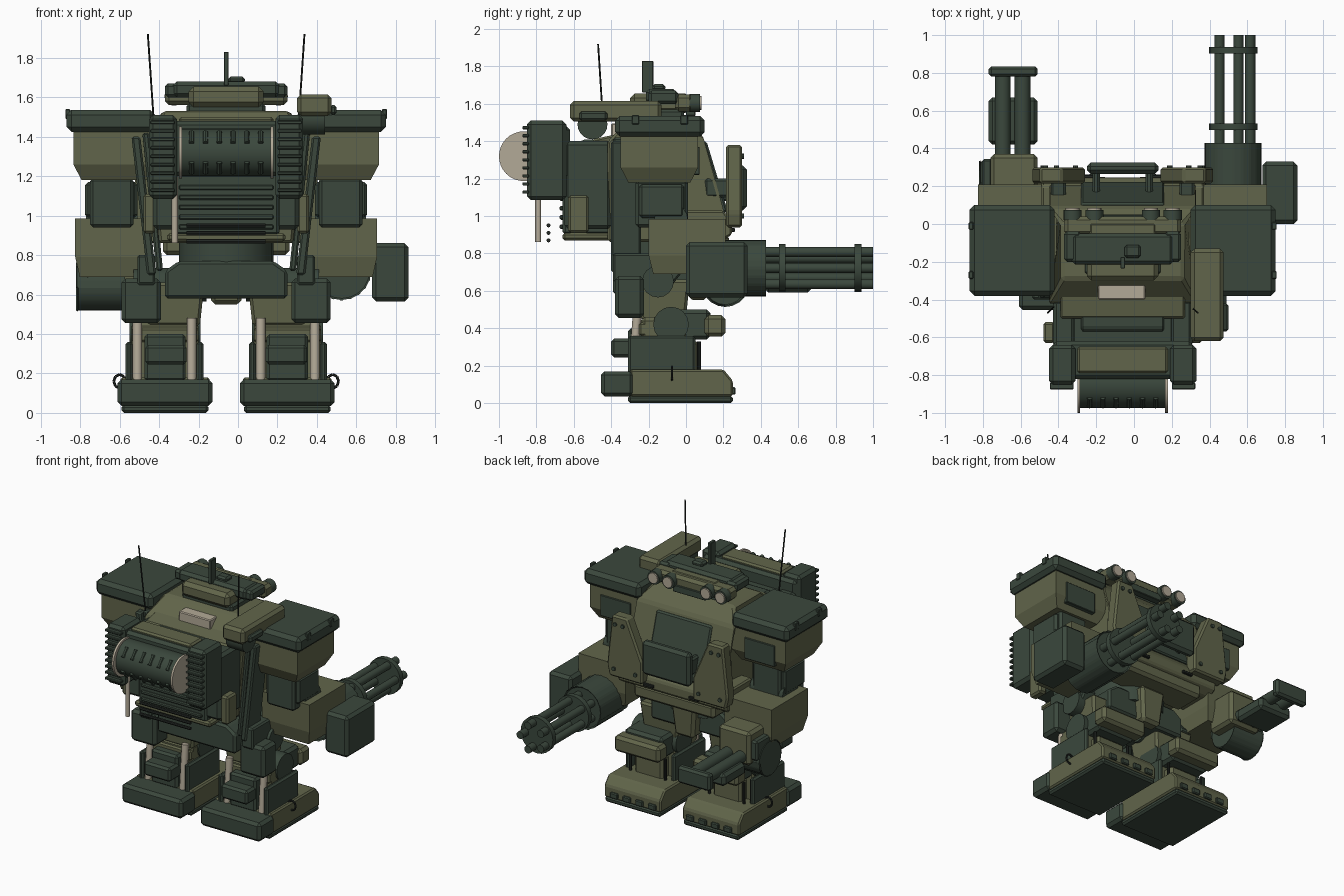
import bpy, bmesh, math
from mathutils import Vector

cube = bpy.data.objects.get("Cube")
if cube:
    bpy.data.objects.remove(cube, do_unlink=True)

CENTRE = -0.06  # the body is off centre because of the ammo box


def material(name, colour):
    mat = bpy.data.materials.new(name)
    mat.use_nodes = True
    mat.diffuse_color = (*colour, 1)
    mat.node_tree.nodes["Principled BSDF"].inputs["Base Color"].default_value = (*colour, 1)
    return mat


DARK = material("dark green", (.043, .064, .046))
OLIVE = material("olive", (.12, .13, .069))
BEIGE = material("beige", (.45, .4, .31))
BLACK = material("near black", (.016, .02, .017))


def build(name, mat, bm, pair=False, smooth=False):
    """Turn a bmesh into one object, or into a mirrored left and right pair."""
    for sign, side in ((1, "left_"), (-1, "right_")) if pair else ((1, ""),):
        part = bm.copy()
        for v in part.verts:
            v.co.x = v.co.x * sign + CENTRE
        bmesh.ops.recalc_face_normals(part, faces=part.faces[:])
        mesh = bpy.data.meshes.new(side + name)
        part.to_mesh(mesh)
        part.free()
        mesh.materials.append(mat)
        obj = bpy.data.objects.new(side + name, mesh)
        bpy.context.collection.objects.link(obj)
        if smooth:
            bpy.ops.object.select_all(action="DESELECT")
            obj.select_set(True)
            bpy.context.view_layer.objects.active = obj
            bpy.ops.object.shade_smooth_by_angle(angle=math.radians(35))
    bm.free()


def bevelled(bm, bevel):
    if bevel:
        bmesh.ops.bevel(bm, geom=bm.edges[:], offset=bevel, segments=1, affect="EDGES")


def box(name, mat, x, y, z, bevel=.012, pair=False, bottom=1):
    """Box between ranges; bottom scales its lower face."""
    bm = bmesh.new()
    bmesh.ops.create_cube(bm, size=1)
    for v in bm.verts:
        k = 1 if v.co.z > 0 else bottom
        v.co = [(lo + hi) / 2 + c * (hi - lo) * s
                for (lo, hi), c, s in zip((x, y, z), v.co, (k, k, 1))]
    bevelled(bm, bevel)
    build(name, mat, bm, pair)


def rod(name, mat, a, b, radius, sides=16, pair=False, bevel=0):
    """Cylinder from point a to point b."""
    a, b = Vector(a), Vector(b)
    bm = bmesh.new()
    bmesh.ops.create_cone(bm, cap_ends=True, segments=sides, radius1=radius,
                          radius2=radius, depth=(b - a).length)
    turn = (b - a).to_track_quat("Z", "Y")
    for v in bm.verts:
        v.co = turn @ v.co + (a + b) / 2
    bevelled(bm, bevel)
    build(name, mat, bm, pair, smooth=sides > 8)


def prism(name, mat, outline, span, axis="x", pair=False, bevel=.01, narrow=None):
    """Outline in (y, z) pushed along x, or in (x, z) pushed along y."""
    bm = bmesh.new()
    place = (lambda p, d: (d, *p)) if axis == "x" else (lambda p, d: (p[0], d, p[1]))
    face = bm.faces.new([bm.verts.new(place(p, span[0])) for p in outline])
    out = bmesh.ops.extrude_face_region(bm, geom=[face])
    for v in out["geom"]:
        if isinstance(v, bmesh.types.BMVert):
            v.co["xyz".index(axis)] = span[1]
    if narrow:
        for v in bm.verts:
            v.co.x *= narrow(v.co.z)
    bmesh.ops.recalc_face_normals(bm, faces=bm.faces[:])
    bevelled(bm, bevel)
    build(name, mat, bm, pair)


def arc(x, y, z, radius, angle):
    """Point on a circle facing sideways."""
    return x, y + radius * math.cos(angle), z + radius * math.sin(angle)


# Feet
box("sole", DARK, (.09, .53), (-.31, .25), (0, .04), pair=True)
prism("foot", OLIVE, [(-.3, .035), (.25, .035), (.25, .12), (.2, .18), (-.3, .18)], (.085, .535), pair=True)
box("heel", DARK, (.07, .55), (-.455, -.28), (.035, .17), .02, pair=True)
for i in range(4):
    box("toe_tread", DARK, (.12 + i * .1, .18 + i * .1), (.2, .265), (.045, .085), .006, pair=True)
for step in range(8):
    a, b = [math.tau * (step + k) / 8 for k in (0, 1)]
    rod("foot_ring", BLACK, (.54 + .03 * math.cos(a), -.075, .16 + .035 * math.sin(a)),
        (.54 + .03 * math.cos(b), -.075, .16 + .035 * math.sin(b)), .007, 6, pair=True)

# Shins and knees
box("shin_core", OLIVE, (.14, .48), (-.24, .0), (.16, .46), .02, pair=True)
for lo, hi in ((.115, .15), (.475, .51)):
    box("shin_guard", DARK, (lo, hi), (-.31, .05), (.155, .36), .012, pair=True)
box("shin_back", DARK, (.205, .415), (-.31, -.2), (.16, .4), .015, pair=True)
box("ankle_front", OLIVE, (.2, .42), (-.02, .07), (.16, .33), .015, pair=True)
box("calf_box", DARK, (.2, .41), (-.4, -.28), (.245, .345), .015, pair=True)
box("calf_plate", OLIVE, (.14, .48), (-.25, -.2), (.36, .43), .01, pair=True)
for x in (.175, .45):
    rod("leg_piston", BEIGE, (x, -.285, .16), (x, -.26, .48), .024, 12, pair=True)
    rod("front_piston", BLACK, (x, .07, .18), (x, .07, .33), .01, 8, pair=True)
rod("knee_joint", DARK, (.13, -.08, .42), (.49, -.08, .42), .095, pair=True)
box("knee_block", DARK, (.16, .46), (-.1, .13), (.34, .5), .02, pair=True)
box("knee_pad", OLIVE, (.13, .49), (.1, .21), (.355, .47), .02, pair=True)

# Thighs and hips
box("thigh", OLIVE, (.11, .42), (-.26, .02), (.44, .66), .015, pair=True, bottom=.85)
rod("hip_joint", DARK, (.1, -.15, .65), (.47, -.15, .65), .085, pair=True)
box("hip_block", DARK, (.33, .53), (-.38, -.225), (.455, .68), .02, pair=True)
prism("hip_hanger", DARK, [(-.39, .65), (-.1, .6), (-.02, .7), (-.1, .8), (-.39, .8)], (.36, .45), pair=True)
prism("pelvis", DARK, [(-.31, .58), (.31, .58), (.31, .72), (.24, .77), (-.24, .77), (-.31, .72)],
      (-.39, .05), "y", bevel=.015)
box("crotch_plate", OLIVE, (-.1, .1), (.0, .13), (.55, .8), .02, bottom=.75)
rod("waist", DARK, (0, -.14, .7), (0, -.14, .9), .24, 24)

# Torso
hull = [(-.42, .86), (-.42, 1.4), (-.29, 1.53), (0, 1.53), (.09, 1.43), (.21, 1), (.2, .92), (.1, .86)]
prism("hull", OLIVE, hull, (-.4, .4), bevel=.015, narrow=lambda z: .8 if z > 1.45 else 1 if z > .95 else .85)
prism("rear_deck", OLIVE, [(-.5, 1.25), (-.5, 1.41), (-.36, 1.44), (-.36, 1.25)], (-.33, .33))
prism("windscreen", DARK, [(.07, 1.4), (.11, 1.4), (.225, 1.02), (.17, 1.02)], (-.22, .22))
prism("skirt", OLIVE, [(-.05, .86), (.18, .86), (.245, .9), (.245, .97), (.2, 1.03), (-.05, 1.03)], (-.43, .43))
box("belly", OLIVE, (-.32, .32), (.0, .23), (.8, .9), .02)
box("chest_hatch", DARK, (-.19, .19), (.265, .325), (1.03, 1.27), .02)
box("hatch_arm", DARK, (.12, .16), (.15, .28), (1.08, 1.2), pair=True)
prism("chest_plate", OLIVE, [(.2, .94), (.46, .94), (.48, 1.02), (.44, 1.38), (.32, 1.38), (.2, 1.1)],
      (.215, .3), "y", pair=True, bevel=.012)
for x, z in ((.25, 1.0), (.42, 1.0), (.41, 1.32), (.35, 1.32)):
    rod("plate_bolt", DARK, (x, .29, z), (x, .31, z), .014, 8, pair=True)
box("plate_bracket", DARK, (.3, .38), (.1, .23), (1.1, 1.2), pair=True)
box("latch", BLACK, (.14, .22), (.23, .262), (.915, .935), .004, pair=True)
prism("leaning_strut", DARK, [(.435, 1.4), (.48, 1.4), (.4, .7), (.355, .7)], (-.4, -.24), "y", pair=True)
prism("inner_strut", DARK, [(.39, 1.42), (.425, 1.42), (.355, .72), (.32, .72)], (-.39, -.3), "y", pair=True)
prism("deck_step", DARK, [(-.59, 1.2), (-.59, 1.37), (-.55, 1.41), (-.48, 1.41), (-.48, 1.2)], (-.22, .22))
box("collar", DARK, (-.2, .2), (-.27, -.01), (1.51, 1.57), .015)
box("rear_lamp", BEIGE, (-.13, .12), (-.4, -.32), (1.42, 1.495), .006)

# Shoulders and arms
box("shoulder_cap", DARK, (.36, .81), (-.38, .1), (1.425, 1.535), .025, pair=True)
for y in (-.27, -.01):
    box("cap_latch", DARK, (.79, .815), (y - .02, y + .02), (1.49, 1.54), .004, pair=True)
box("shoulder", OLIVE, (.35, .775), (-.35, .065), (1.26, 1.44), 0, pair=True)
box("shoulder_taper", OLIVE, (.35, .775), (-.35, .065), (1.18, 1.26), 0, pair=True, bottom=.8)
box("shoulder_panel", DARK, (.45, .69), (.03, .073), (1.22, 1.37), .004, pair=True)
box("upper_arm", DARK, (.47, .69), (-.27, .01), (.94, 1.19), .015, pair=True)
box("arm_guard", DARK, (.45, .715), (-.25, -.01), (.99, 1.17), .015, pair=True)
box("forearm", OLIVE, (.39, .765), (-.2, .21), (.79, .985), 0, pair=True)
box("forearm_taper", OLIVE, (.39, .765), (-.2, .21), (.69, .79), 0, pair=True, bottom=.88)
rod("elbow", DARK, (.45, -.08, .98), (.71, -.08, .98), .09, pair=True)

# Rotary gun with its ammo box
gun_x, gun_z = .585, .722
rod("gun_body", DARK, (gun_x, .1, gun_z), (gun_x, .42, gun_z), .15, 20, bevel=.008)
for i in range(5):
    angle = i * math.tau / 5
    x = gun_x + .09 * math.cos(angle)
    z = gun_z + .09 * math.sin(angle)
    rod("gun_barrel", DARK, (x, .4, z), (x, 1, z), .027, 12)
for y in (.515, .92):
    rod("barrel_clamp", DARK, (gun_x, y - .018, gun_z), (gun_x, y + .018, gun_z), .128, 20)
box("ammo_box", DARK, (.74, .925), (0, .33), (.565, .86), .02)

# Twin gun with its drum
box("twin_gun_mount", OLIVE, (-.7, -.45), (.15, .37), (.62, .86), .02)
rod("twin_gun_drum", DARK, (-.755, .21, .64), (-.52, .21, .64), .12, 20, bevel=.006)
box("twin_gun_side", DARK, (-.745, -.69), (.1, .345), (.66, .8))
for x in (-.635, -.53):
    rod("twin_barrel", DARK, (x, .3, .68), (x, .8, .68), .042, 12)
box("twin_gun_sleeve", DARK, (-.71, -.45), (.42, .67), (.59, .68), .02)
box("twin_gun_muzzle", DARK, (-.71, -.45), (.78, .835), (.62, .74), .015)

# Head with lamps
box("head", OLIVE, (-.19, .19), (-.3, .02), (1.55, 1.655), .025)
box("head_bar", OLIVE, (-.31, .31), (-.06, .04), (1.56, 1.65), .02)
box("head_roof", DARK, (-.27, .27), (-.215, -.05), (1.6, 1.68), .02)
box("head_cheek", DARK, (.22, .31), (-.2, -.04), (1.6, 1.67), .015, pair=True)
box("visor", DARK, (-.13, .13), (.0, .05), (1.535, 1.585), .004)
for x in (.15, .265):
    rod("lamp_housing", DARK, (x, .02, 1.605), (x, .075, 1.605), .048, 16, pair=True)
    rod("lamp_glass", BEIGE, (x, .07, 1.605), (x, .084, 1.605), .037, 16, pair=True)
box("head_fin", DARK, (-.012, .012), (-.235, -.175), (1.66, 1.83), .003)
box("head_sensor", DARK, (.01, .095), (-.18, -.11), (1.67, 1.705))

# Top launcher and antennas
box("launcher", OLIVE, (.36, .535), (-.62, -.13), (1.505, 1.615), .02)
box("launcher_side", DARK, (.525, .56), (-.57, -.42), (1.51, 1.56))
rod("launcher_pivot", DARK, (.37, -.5, 1.49), (.5, -.5, 1.49), .08, 20)
rod("antenna", BLACK, (.365, -.44, 1.45), (.397, -.47, 1.92), .005, 6, pair=True)

# Backpack
box("pack_body", DARK, (-.27, .27), (-.66, -.4), (.9, 1.39), .015)
box("pack_side", DARK, (.25, .37), (-.65, -.4), (.93, 1.4), .02, pair=True)
box("pack_pouch", OLIVE, (.36, .42), (-.63, -.52), (.91, 1.11), pair=True)
box("pack_base", OLIVE, (-.3, .3), (-.66, -.38), (.87, .91))
box("pack_head", DARK, (-.37, .37), (-.82, -.62), (1.2, 1.48), .02)
box("pack_lid", OLIVE, (-.24, .24), (-.79, -.65), (1.46, 1.5))
for i in range(5):
    box("pack_grille", DARK, (-.24, .24), (-.675, -.65), (.93 + i * .05, .955 + i * .05), .006)
box("pack_column", DARK, (.25, .39), (-.85, -.64), (1.085, 1.51), .02, pair=True)
for i in range(9):
    z = 1.12 + i * .043
    box("column_rib", DARK, (.26, .385), (-.875, -.84), (z, z + .017), .004, pair=True)
rod("reel", DARK, (-.23, -.853, 1.32), (.23, -.853, 1.32), .122, 20)
rod("reel_end", BEIGE, (.225, -.867, 1.32), (.24, -.867, 1.32), .133, 32, pair=True)
for i in range(6):
    x = -.175 + i * .07
    for sign in (1, -1):
        rod("reel_stud", DARK, arc(x, -.853, 1.32, .123, math.pi + sign * .4),
            arc(x, -.853, 1.32, .123, math.pi + sign), .013, 8)
rod("exhaust_pipe", BEIGE, (-.26, -.79, .86), (-.26, -.79, 1.2), .016, 12)
for i in range(3):
    rod("pack_cable", BLACK, (-.2, -.735, .87 + i * .04), (.2, -.735, .87 + i * .04), .011, 8)
